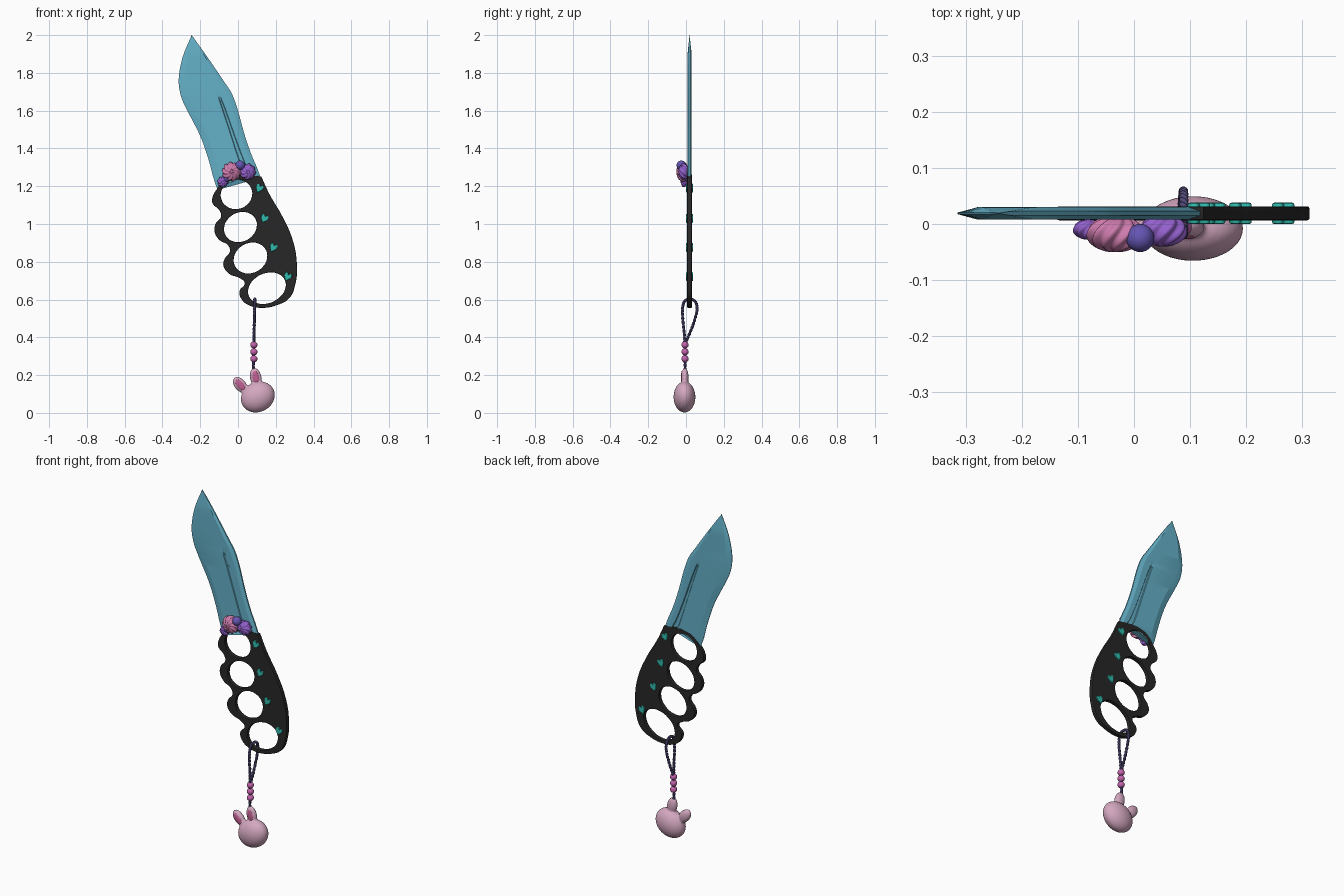
import bpy, bmesh, math
from mathutils import Matrix, Vector

if "Cube" in bpy.data.objects:
    bpy.data.objects.remove(bpy.data.objects["Cube"])

def material(name, rgb):
    m = bpy.data.materials.new(name)
    m.diffuse_color = (*rgb, 1)
    m.use_nodes = True
    m.node_tree.nodes["Principled BSDF"].inputs["Base Color"].default_value = m.diffuse_color
    return m

BLADE = material("blade_blue", (0.13, 0.44, 0.58))
BLACK = material("handle_black", (0.02, 0.02, 0.02))
TEAL = material("heart_teal", (0.03, 0.5, 0.42))
PINK = material("rosette_pink", (0.62, 0.2, 0.42))
PURPLE = material("rosette_purple", (0.3, 0.12, 0.62))
INDIGO = material("pearl_indigo", (0.13, 0.09, 0.45))
CORD = material("cord_purple", (0.08, 0.065, 0.18))
BEAD = material("bead_magenta", (0.55, 0.13, 0.42))
BUNNY = material("bunny_pink", (0.66, 0.39, 0.53))
EAR = material("inner_ear_pink", (0.55, 0.12, 0.3))
YM = 0.019          # middle plane of blade and handle

def finish(ob, mat, angle=40):
    """Convert to mesh, colour and smooth one object."""
    bpy.ops.object.select_all(action='DESELECT')
    ob.select_set(True)
    bpy.context.view_layer.objects.active = ob
    bpy.ops.object.convert(target='MESH')
    ob = bpy.context.object
    ob.data.materials.clear()
    ob.data.materials.append(mat)
    bpy.ops.object.shade_smooth_by_angle(angle=math.radians(angle))
    return ob

def link(name, data):
    ob = bpy.data.objects.new(name, data)
    bpy.context.collection.objects.link(ob)
    return ob

def from_bmesh(name, bm):
    bmesh.ops.recalc_face_normals(bm, faces=bm.faces[:])
    me = bpy.data.meshes.new(name)
    bm.to_mesh(me)
    bm.free()
    return link(name, me)

def catmull(pts, n):
    """Smooth samples through points of any dimension."""
    out, last = [], len(pts) - 1
    for i in range(n + 1):
        s = i / n * last
        k = min(int(s), last - 1)
        t = s - k
        q = [pts[max(0, min(last, k + d))] for d in (-1, 0, 1, 2)]
        out.append([0.5 * (2*b + (c-a)*t + (2*a-5*b+4*c-d)*t*t + (3*b-a-3*c+d)*t**3)
                    for a, b, c, d in zip(*q)])
    return out

def plate(name, loops, half, bevel, mat, corners=(), res=6):
    """Flat plate in the XZ plane; the first loop is the outline, the others are holes."""
    cu = bpy.data.curves.new(name, 'CURVE')
    cu.dimensions, cu.fill_mode, cu.resolution_u = '2D', 'BOTH', res
    cu.extrude, cu.bevel_depth, cu.offset, cu.bevel_resolution = half - bevel, bevel, -bevel, 1
    for li, loop in enumerate(loops):
        sp = cu.splines.new('BEZIER')
        sp.bezier_points.add(len(loop) - 1)
        sp.use_cyclic_u = True
        for i, (bp, (x, z)) in enumerate(zip(sp.bezier_points, loop)):
            bp.co = (x, z, 0)
            kind = 'VECTOR' if li == 0 and i in corners else 'AUTO'
            bp.handle_left_type = bp.handle_right_type = kind
    ob = link(name, cu)
    ob.location = (0, YM, 0)
    ob.rotation_euler = (math.pi / 2, 0, 0)
    return finish(ob, mat)

def ellipsoid(bm, loc, semi, tilt=0):
    m = (Matrix.Translation(loc) @ Matrix.Rotation(math.radians(tilt), 4, 'Y')
         @ Matrix.Diagonal((*semi, 1)))
    bmesh.ops.create_uvsphere(bm, u_segments=28, v_segments=18, radius=1, matrix=m)

def ball(name, loc, semi, mat, tilt=0):
    bm = bmesh.new()
    ellipsoid(bm, loc, semi, tilt)
    return finish(from_bmesh(name, bm), mat, 180)

# blade: sections from base to tip (left x, left z, right x, right z)
stations = [(-.108, 1.18, .12, 1.245), (-.13, 1.245, .10, 1.30), (-.157, 1.344, .07, 1.37),
            (-.2, 1.466, .034, 1.476), (-.268, 1.6, -.003, 1.61), (-.302, 1.677, -.034, 1.693),
            (-.314, 1.767, -.078, 1.76), (-.293, 1.884, -.156, 1.875), (-.245, 2.0, -.245, 2.0)]
bm = bmesh.new()
rings = []
N = 48
for i, (lx, lz, rx, rz) in enumerate(catmull(stations, N)):
    u = i / N
    g = max(0, (0.63 - u) / 0.63)                    # fuller strength, fades at its upper end
    hw, d = 0.022 + 0.055 * g, 0.004 * min(1, g * 10)
    h = 0.011 * min(1, math.hypot(rx - lx, rz - lz) / 0.12)
    sec = [(0, .0015), (.15, h), (.73 - hw, h), (.745 - hw, h - d), (.715 + hw, h - d),
           (.73 + hw, h), (.91, h), (1, min(h, .004))]
    bulge = 0.036 * max(0, 1 - 8 * u)
    ring = []
    for side, pts in ((-1, sec), (1, sec[::-1])):
        for f, y in pts:
            ring.append(bm.verts.new((lx + (rx - lx) * f, YM + side * y,
                                      lz + (rz - lz) * f + bulge * math.sin(math.pi * f))))
    rings.append(ring)
for a, b in zip(rings, rings[1:]):
    for k in range(16):
        j = (k + 1) % 16
        bm.faces.new((a[k], a[j], b[j], b[k]))
bm.faces.new(rings[0])
bmesh.ops.remove_doubles(bm, verts=bm.verts[:], dist=1e-5)
finish(from_bmesh("blade", bm), BLADE, 15)

# knuckle handle with four finger holes
outline = [(.124, 1.25), (.166, 1.159), (.235, 1.04), (.288, .92), (.311, .80), (.304, .683),
           (.272, .608), (.208, .571), (.124, .556), (.06, .569), (.018, .603), (.008, .645),
           (.036, .688), (.008, .714), (-.045, .735), (-.077, .778), (-.071, .815), (-.042, .857),
           (-.055, .889), (-.098, .915), (-.124, .958), (-.119, 1.0), (-.089, 1.042),
           (-.1, 1.074), (-.135, 1.11), (-.131, 1.153), (-.108, 1.19), (-.07, 1.238),
           (-.01, 1.26), (.06, 1.26)]

def oval(x, z, a, b, deg):
    c, s = math.cos(math.radians(deg)), math.sin(math.radians(deg))
    pts = []
    for k in range(10):
        p, q = a * math.cos(k * math.pi / 5), b * math.sin(k * math.pi / 5)
        pts.append((x + p * c - q * s, z + p * s + q * c))
    return pts

holes = [oval(-.008, 1.157, .084, .077, 20), oval(.013, .984, .09, .076, 30),
         oval(.066, .82, .092, .078, 30), oval(.153, .66, .104, .078, 25)]
plate("handle", [outline] + holes, 0.0125, 0.004, BLACK, corners=(0,))

# small hearts showing on both faces of the handle
heart = [(0, .010), (.011, .020), (.020, .008), (0, -.026), (-.020, .008), (-.011, .020)]
t = math.radians(-25)
for n, (hx, hz) in enumerate([(.113, 1.19), (.14, 1.03), (.187, .876), (.263, .722)]):
    pts = [(hx + x * math.cos(t) - z * math.sin(t), hz + x * math.sin(t) + z * math.cos(t))
           for x, z in heart]
    plate(f"heart_{n + 1}", [pts], 0.019, 0.004, TEAL, corners=(0, 3), res=5)

# twisted cream rosettes and pearls at the base of the blade
def rosette(name, loc, r, depth, lobes, mat):
    bm = bmesh.new()
    bmesh.ops.create_uvsphere(bm, u_segments=96, v_segments=28, radius=1)
    for v in bm.verts:
        th, ph = math.acos(max(-1, min(1, v.co.z))), math.atan2(v.co.y, v.co.x)
        k = r * (1 + 0.09 * math.sin(th) * math.cos(lobes * ph + 5 * th))
        x, y, z = v.co * k
        v.co = Vector(loc) + Vector((x, -z * depth / r, y))
    finish(from_bmesh(name, bm), mat, 180)

rosette("rosette_pink", (-.033, -.018, 1.277), .048, .032, 10, PINK)
rosette("rosette_purple", (.052, -.012, 1.277), .04, .028, 8, PURPLE)
rosette("rosette_small", (-.08, -.010, 1.224), .027, .018, 8, PURPLE)
ball("pearl_large", (.011, -.025, 1.311), (.025,) * 3, INDIGO)
ball("pearl_small", (-.06, -.014, 1.24), (.018,) * 3, INDIGO)

# twisted cord: loop through the last hole, then down to the charm (y, z path)
def rope(name, path, n, turns):
    pts = catmull(path, n)
    cu = bpy.data.curves.new(name, 'CURVE')
    cu.dimensions, cu.bevel_depth, cu.bevel_resolution, cu.use_fill_caps = '3D', .005, 2, True
    for strand in (0, math.pi):
        sp = cu.splines.new('POLY')
        sp.points.add(n)
        for i, (y, z) in enumerate(pts):
            a, b = pts[max(0, i - 1)], pts[min(n, i + 1)]
            tan = Vector((b[0] - a[0], b[1] - a[1])).normalized()
            w = strand + turns * math.tau * i / n
            o = .0035 * math.sin(w)
            x = .084 + .005 * (z - .37) / .23 + .0035 * math.cos(w)
            sp.points[i].co = (x, y - o * tan.y, z + o * tan.x, 1)
    finish(link(name, cu), CORD, 60)

rope("cord_loop", [(-.006, .36), (-.010, .43), (-.019, .53), (-.010, .587), (.018, .602),
                   (.050, .588), (.058, .54), (.035, .46), (.004, .385), (-.004, .36)], 200, 20)
rope("cord_tail", [(-.005, .37), (-.005, .30), (-.005, .21)], 50, 5)
for n, z in enumerate((.36, .323, .286)):
    ball(f"bead_{n + 1}", (.084, -.005, z), (.019, .019, .0185), BEAD)

# bunny head charm: head and ears melted together
bm = bmesh.new()
ellipsoid(bm, (.105, -.008, .084), (.093, .058, .079), -28)
ears = [((.094, -.006, .187), .052, -12), ((.012, -.006, .148), .050, -40)]
for loc, ln, tilt in ears:
    ellipsoid(bm, loc, (.031, .02, ln), tilt)
bunny = from_bmesh("bunny_head", bm)
rm = bunny.modifiers.new("melt", 'REMESH')
rm.mode, rm.voxel_size = 'VOXEL', .005
sm = bunny.modifiers.new("soften", 'SMOOTH')
sm.factor, sm.iterations = .5, 6
finish(bunny, BUNNY, 180)
for n, (loc, ln, tilt) in enumerate(ears):
    ball(f"inner_ear_{n + 1}", (loc[0], -.021, loc[2]), (.017, .006, ln * .68), EAR, tilt)
